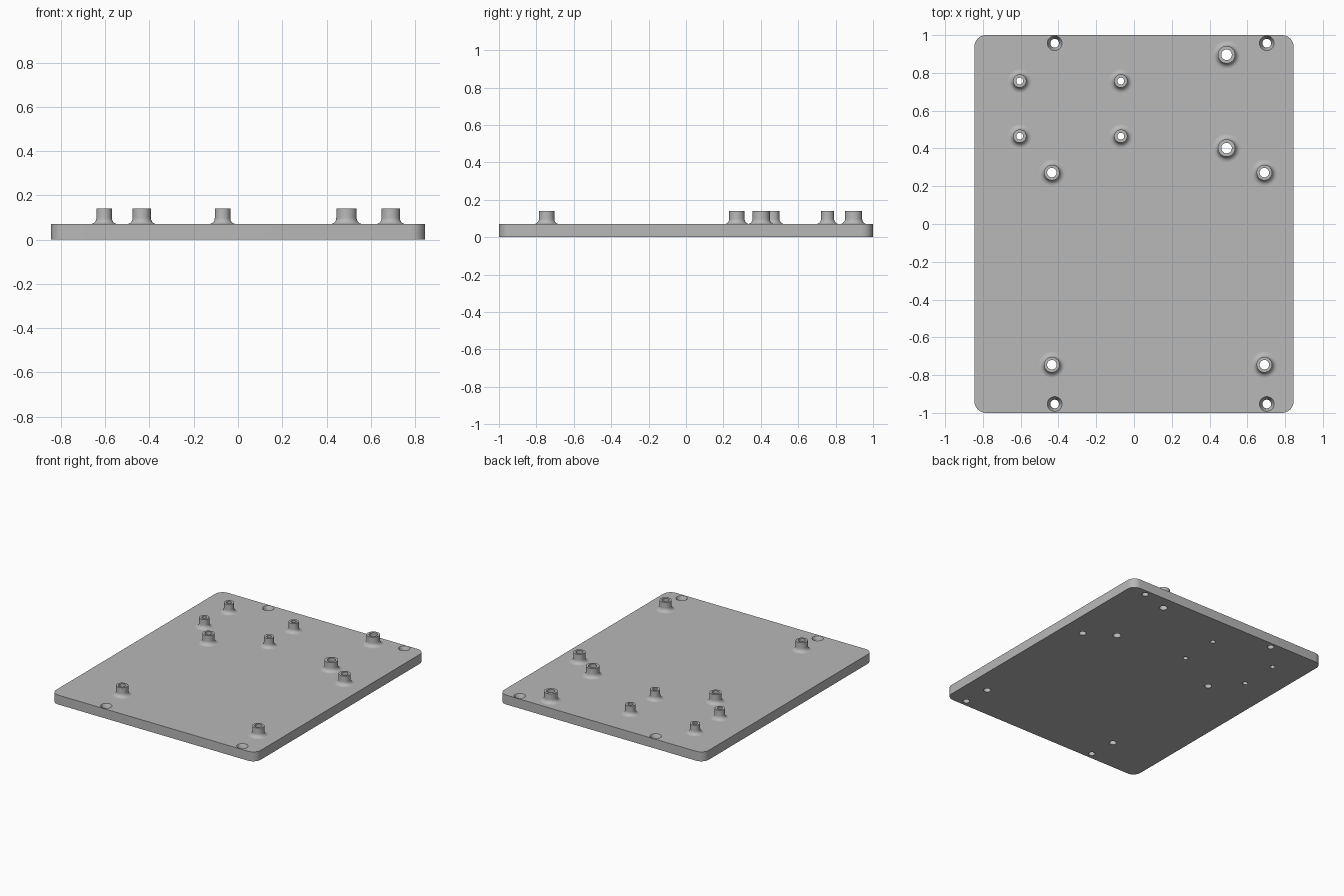
import bpy
import bmesh
from math import pi, cos, sin

SEGMENTS = 40
HALF_X, HALF_Y, THICK, CORNER = 0.845, 1.0, 0.07, 0.062
TOP, FILLET = 0.14, 0.028

if "Cube" in bpy.data.objects:
    bpy.data.objects.remove(bpy.data.objects["Cube"], do_unlink=True)

grey = bpy.data.materials.new("plain grey")
grey.use_nodes = True
colour = (0.48, 0.48, 0.48, 1)
grey.diffuse_color = colour
grey.node_tree.nodes["Principled BSDF"].inputs["Base Color"].default_value = colour


def make_object(name, bm, location=(0, 0, 0)):
    bmesh.ops.recalc_face_normals(bm, faces=bm.faces[:])
    mesh = bpy.data.meshes.new(name)
    bm.to_mesh(mesh)
    bm.free()
    mesh.materials.append(grey)
    obj = bpy.data.objects.new(name, mesh)
    obj.location = location
    bpy.context.collection.objects.link(obj)
    return obj


def lathe(name, profile, location, closed=False, capped=False):
    """Revolve (radius, height) points around the vertical axis."""
    bm = bmesh.new()
    rings = [[bm.verts.new((r * cos(2 * pi * i / SEGMENTS), r * sin(2 * pi * i / SEGMENTS), z))
              for i in range(SEGMENTS)] for r, z in profile]
    pairs = list(zip(rings, rings[1:]))
    if closed:
        pairs.append((rings[-1], rings[0]))
    for a, b in pairs:
        for i in range(SEGMENTS):
            j = (i + 1) % SEGMENTS
            bm.faces.new((a[i], a[j], b[j], b[i]))
    if capped:
        bm.faces.new(rings[0])
        bm.faces.new(rings[-1])
    return make_object(name, bm, location)


def shade(obj):
    bpy.ops.object.select_all(action='DESELECT')
    obj.select_set(True)
    bpy.context.view_layer.objects.active = obj
    bpy.ops.object.shade_smooth_by_angle(angle=pi / 6)


# Base plate with rounded vertical corners
bm = bmesh.new()
outline = []
for quarter, (sx, sy) in enumerate(((1, 1), (-1, 1), (-1, -1), (1, -1))):
    for step in range(9):
        a = (quarter + step / 8) * pi / 2
        outline.append(bm.verts.new((sx * (HALF_X - CORNER) + CORNER * cos(a),
                                     sy * (HALF_Y - CORNER) + CORNER * sin(a), 0)))
base = bm.faces.new(outline)
raised = bmesh.ops.extrude_face_region(bm, geom=[base])["geom"]
bmesh.ops.translate(bm, vec=(0, 0, THICK),
                    verts=[v for v in raised if isinstance(v, bmesh.types.BMVert)])
plate = make_object("base_plate", bm)

# Standoff groups: name, outer radius, bore radius, centres
groups = (
    ("small_standoff", 0.035, 0.018,
     [(x, y) for x in (-0.605, -0.07) for y in (0.465, 0.757)]),
    ("medium_standoff", 0.041, 0.025,
     [(x, y) for x in (-0.435, 0.69) for y in (-0.745, 0.272)]),
    ("large_standoff", 0.046, 0.028, [(0.49, 0.402), (0.49, 0.896)]),
)
cutters = []
for name, outer, bore, centres in groups:
    # Bored post with a concave fillet at its foot
    profile = [(bore, THICK), (bore, TOP), (outer, TOP)]
    for step in range(9):
        a = step / 8 * pi / 2
        profile.append((outer + FILLET * (1 - cos(a)), THICK + FILLET * (1 - sin(a))))
    for number, (x, y) in enumerate(centres, 1):
        shade(lathe(f"{name}_{number}", profile, (x, y, 0), closed=True))
        cutters.append(lathe("bore_cutter", [(bore, -0.05), (bore, TOP)], (x, y, 0), capped=True))

# Countersunk mounting holes along the front and back edges
sink = [(0.023, -0.05), (0.023, THICK - 0.03), (0.039, THICK), (0.039, THICK + 0.02)]
for x in (-0.42, 0.703):
    for y in (-0.953, 0.957):
        cutters.append(lathe("mounting_cutter", sink, (x, y, 0), capped=True))

# Cut every hole through the plate
bpy.ops.object.select_all(action='DESELECT')
for cutter in cutters:
    cutter.hide_render = True
    cutter.select_set(True)
bpy.context.view_layer.objects.active = cutters[0]
bpy.ops.object.join()
tool = bpy.context.view_layer.objects.active
modifier = plate.modifiers.new("holes", 'BOOLEAN')
modifier.operation = 'DIFFERENCE'
modifier.solver = 'EXACT'
modifier.object = tool
bpy.context.view_layer.objects.active = plate
bpy.ops.object.modifier_apply(modifier=modifier.name)
bpy.data.objects.remove(tool, do_unlink=True)
shade(plate)
